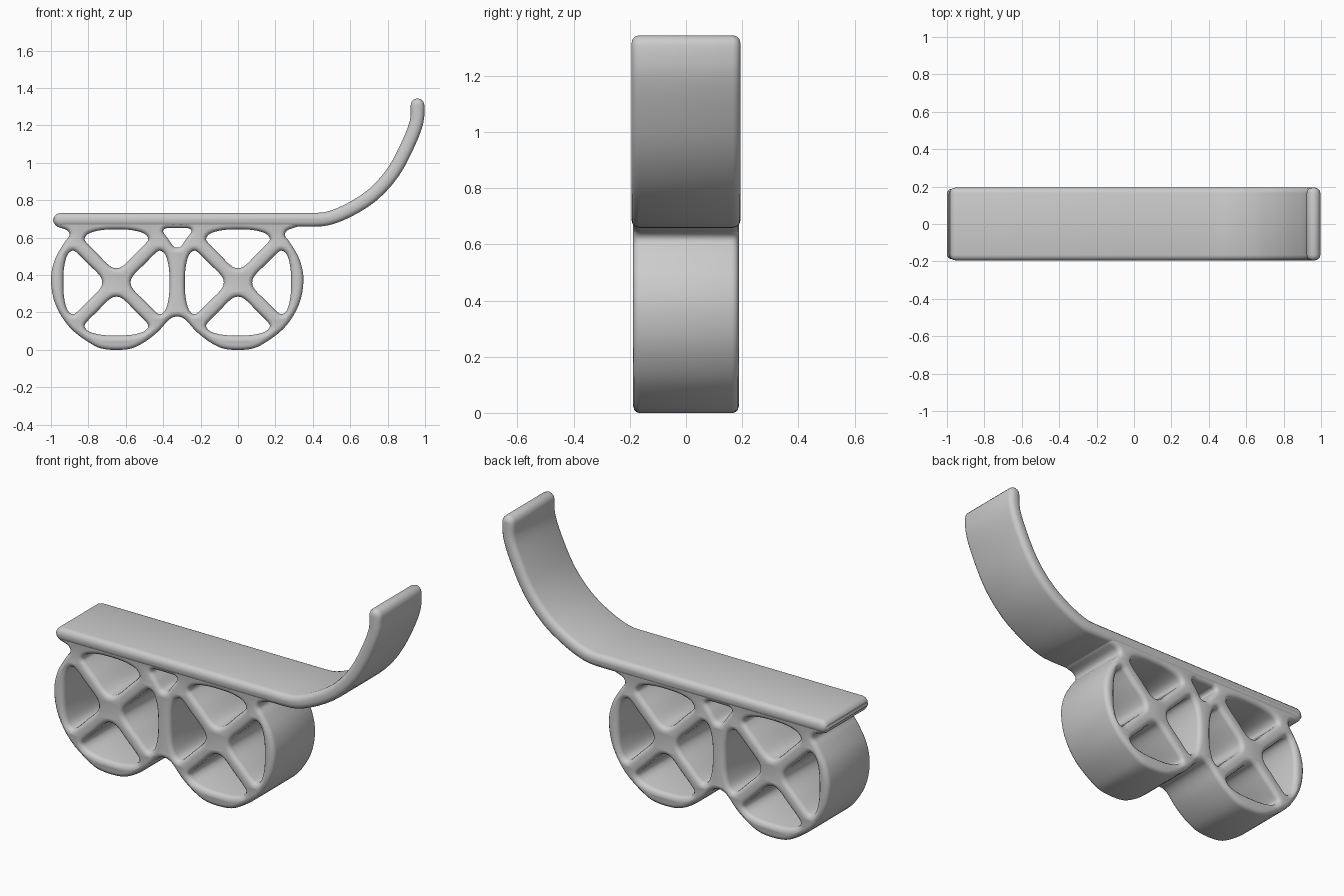
import bpy, bmesh
from math import radians, pi, cos, sin
from mathutils import Vector, Matrix

if "Cube" in bpy.data.objects:
    bpy.data.objects.remove(bpy.data.objects["Cube"], do_unlink=True)

grey = bpy.data.materials.new("plain_grey")
grey.use_nodes = True
grey.diffuse_color = (0.6, 0.6, 0.6, 1)
grey.node_tree.nodes["Principled BSDF"].inputs["Base Color"].default_value = (0.6, 0.6, 0.6, 1)


def smooth(points, closed=True, steps=4):
    """Catmull-Rom curve through the points."""
    p = [Vector(q) for q in points]
    n = len(p)
    if not closed:
        p = [2 * p[0] - p[1]] + p + [2 * p[-1] - p[-2]]
    out = []
    for i in range(n if closed else n - 1):
        if closed:
            a, b, c, d = (p[(i + k - 1) % n] for k in range(4))
        else:
            a, b, c, d = p[i:i + 4]
        for s in range(steps):
            t = s / steps
            out.append(0.5 * (2 * b + (c - a) * t + (2 * a - 5 * b + 4 * c - d) * t ** 2
                              + (3 * b - a - 3 * c + d) * t ** 3))
    if not closed:
        out.append(p[-2])
    return out


def mirrored(half, axis=0.0):
    """Close a half outline whose two end points lie on the mirror axis."""
    return half + [(2 * axis - x, z) for x, z in reversed(half[1:-1])]


def slab(name, outlines, half_depth, bevel):
    """Fill xz outlines (the first with holes) into a slab with rounded edges."""
    curve = bpy.data.curves.new(name, 'CURVE')
    curve.dimensions = '2D'
    curve.fill_mode = 'BOTH'
    curve.extrude = half_depth - bevel
    curve.bevel_depth = bevel
    curve.bevel_resolution = 2
    curve.offset = -bevel
    for pts in outlines:
        spline = curve.splines.new('POLY')
        spline.points.add(len(pts) - 1)
        for sp, q in zip(spline.points, pts):
            sp.co = (q[0], q[1], 0, 1)
        spline.use_cyclic_u = True
    obj = bpy.data.objects.new(name, curve)
    bpy.context.collection.objects.link(obj)
    bpy.ops.object.select_all(action='DESELECT')
    obj.select_set(True)
    bpy.context.view_layer.objects.active = obj
    bpy.ops.object.convert(target='MESH')
    obj = bpy.context.view_layer.objects.active
    # Stand the slab upright and weld its caps to its sides
    bm = bmesh.new()
    bm.from_mesh(obj.data)
    bmesh.ops.remove_doubles(bm, verts=bm.verts, dist=0.0005)
    bmesh.ops.recalc_face_normals(bm, faces=bm.faces)
    bm.transform(Matrix.Rotation(pi / 2, 4, 'X'))
    bm.to_mesh(obj.data)
    bm.free()
    obj.data.materials.clear()
    obj.data.materials.append(grey)
    bpy.ops.object.shade_smooth_by_angle(angle=radians(35))
    return obj


# Twin wheel frame: outer outline, mirrored about the shared wall
MID = -0.325
frame_outline = smooth(mirrored([
    (MID, 0.715), (0.0, 0.715), (0.31, 0.715), (0.325, 0.665), (0.265, 0.64),
    (0.252, 0.61), (0.28, 0.57), (0.33, 0.48), (0.35, 0.37), (0.325, 0.24),
    (0.25, 0.12), (0.14, 0.035), (0.06, 0.003), (-0.06, 0.003), (-0.14, 0.035),
    (-0.22, 0.095), (-0.28, 0.16), (MID, 0.178)], MID))

# Four openings between the crossed spokes of each wheel
opening = smooth(mirrored([
    (0, 0.076), (0.04, 0.092), (0.1, 0.152), (0.155, 0.207), (0.17, 0.235),
    (0.145, 0.263), (0.08, 0.28), (0, 0.284)]))
holes = []
for wheel_x in (-0.65, 0.0):
    for k in range(4):
        turn = Matrix.Rotation(k * pi / 2, 2)
        holes.append([turn @ q + Vector((wheel_x, 0.36)) for q in opening])

# Small triangular opening between the wheels
holes.append(smooth(mirrored([
    (MID, 0.546), (-0.305, 0.553), (-0.275, 0.595), (-0.25, 0.63),
    (-0.26, 0.648), (-0.29, 0.65), (MID, 0.65)], MID)))
slab("wheel_frame", [frame_outline] + holes, 0.188, 0.025)

# Deck that sweeps up into a curved tail, thickened from its centre line
HALF = 0.0365
path = [Vector((-0.95, 0.695)), Vector((0.0, 0.695))] + smooth([
    (0.4, 0.695), (0.48, 0.702), (0.59, 0.745), (0.72, 0.828), (0.83, 0.95),
    (0.91, 1.1), (0.955, 1.22), (0.96, 1.308)], closed=False, steps=3)
sides = ([], [])
tangents = []
for i, p in enumerate(path):
    t = (path[min(i + 1, len(path) - 1)] - path[max(i - 1, 0)]).normalized()
    tangents.append(t)
    normal = Vector((-t.y, t.x))
    sides[0].append(p - normal * HALF)
    sides[1].append(p + normal * HALF)


def cap(centre, t):
    """Round end between the two sides, heading along t."""
    n = Vector((-t.y, t.x))
    return [centre + HALF * (sin(a) * t - cos(a) * n) for a in (pi * k / 6 for k in range(1, 6))]


deck = sides[0] + cap(path[-1], tangents[-1]) + sides[1][::-1] + cap(path[0], -tangents[0])
slab("deck_with_tail", [deck], 0.194, 0.028)
